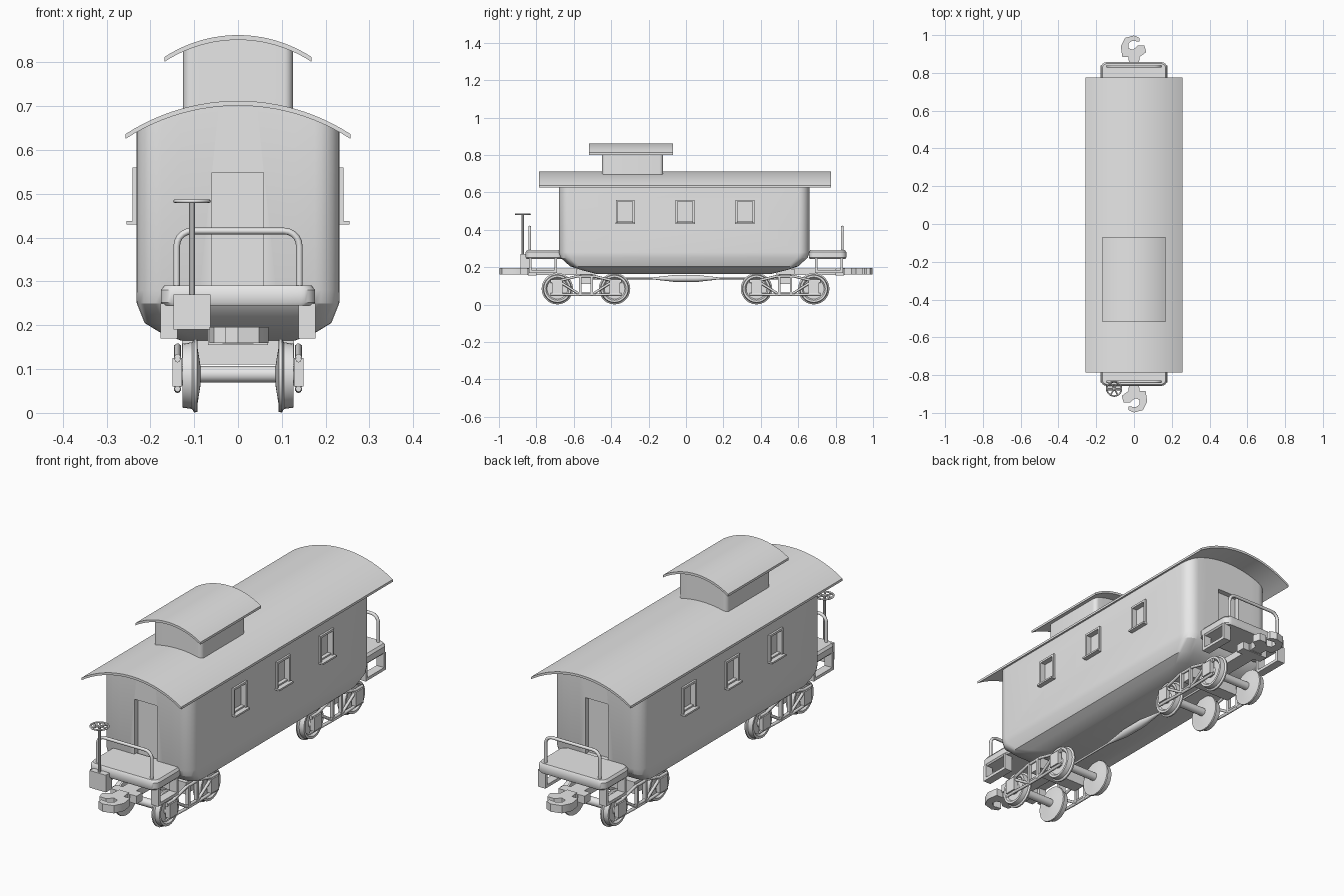
import bpy, bmesh, math
from mathutils import Matrix, Vector

cube = bpy.data.objects.get("Cube")
if cube:
    bpy.data.objects.remove(cube, do_unlink=True)

grey = bpy.data.materials.new("plain_grey")
grey.use_nodes = True
COLOUR = (0.8, 0.8, 0.8, 1)
grey.diffuse_color = COLOUR
for node in grey.node_tree.nodes:
    if node.type == 'BSDF_PRINCIPLED':
        node.inputs["Base Color"].default_value = COLOUR


def finish(name, bm, angle=35):
    bmesh.ops.recalc_face_normals(bm, faces=bm.faces)
    mesh = bpy.data.meshes.new(name)
    bm.to_mesh(mesh)
    bm.free()
    ob = bpy.data.objects.new(name, mesh)
    bpy.context.collection.objects.link(ob)
    mesh.materials.append(grey)
    smooth(ob, angle)
    return ob


def smooth(ob, angle=35):
    bpy.ops.object.select_all(action='DESELECT')
    ob.select_set(True)
    bpy.context.view_layer.objects.active = ob
    bpy.ops.object.shade_smooth_by_angle(angle=math.radians(angle))


def box(bm, x0, x1, y0, y1, z0, z1):
    mid = Vector((x0 + x1, y0 + y1, z0 + z1)) / 2
    size = Matrix.Diagonal((abs(x1 - x0), abs(y1 - y0), abs(z1 - z0), 1))
    bmesh.ops.create_cube(bm, size=1, matrix=Matrix.Translation(mid) @ size)


def lathe(bm, profile, origin, axis='X', n=28):
    """Revolve (position, radius) pairs about an axis."""
    rings = []
    for p, r in profile:
        ring = []
        for i in range(n):
            a = math.tau * i / n
            u, v = r * math.cos(a), r * math.sin(a)
            co = {'X': (p, u, v), 'Y': (u, p, v), 'Z': (u, v, p)}[axis]
            ring.append(bm.verts.new(Vector(origin) + Vector(co)))
        rings.append(ring)
    for a, b in zip(rings, rings[1:]):
        for i in range(n):
            bm.faces.new((a[i], a[i - 1], b[i - 1], b[i]))
    bm.faces.new(rings[0])
    bm.faces.new(rings[-1])


def shell(name, levels, cy, top=None):
    """Stack rounded rectangles (z, half x, half y, radius); top gives an arched lid."""
    bm = bmesh.new()
    rings = []
    for k, (z, hx, hy, r) in enumerate(levels):
        arc = [(-hx + r - r * math.cos(t * math.pi / 12), -hy + r - r * math.sin(t * math.pi / 12))
               for t in range(7)]
        flat = [((hx - r) * (t / 4 - 1), -hy) for t in range(1, 8)]
        front = arc + flat + [(-x, y) for x, y in reversed(arc)]
        loop = front + [(x, -y) for x, y in reversed(front)]
        last = top and k == len(levels) - 1
        rings.append([bm.verts.new((x, y + cy, top(x) if last else z)) for x, y in loop])
    n = len(rings[0])
    for a, b in zip(rings, rings[1:]):
        for i in range(n):
            bm.faces.new((a[i - 1], a[i], b[i], b[i - 1]))
    for ring in (rings[0], rings[-1]):
        for i in range(n // 2 - 1):
            bm.faces.new((ring[i], ring[i + 1], ring[n - 2 - i], ring[n - 1 - i]))
    return finish(name, bm)


def arch(x, top, half, sag):
    r = (half * half + sag * sag) / (2 * sag)
    return top - r + math.sqrt(r * r - x * x)


def roof(name, top, half, sag, y0, y1, thick=0.011, n=24):
    bm = bmesh.new()
    xs = [half * (2 * i / n - 1) for i in range(n + 1)]
    pts = [(x, arch(x, top, half, sag)) for x in xs]
    ring = pts + [(x, z - thick) for x, z in reversed(pts)]
    a, b = [[bm.verts.new((x, y, z)) for x, z in ring] for y in (y0, y1)]
    m = len(ring)
    for i in range(m):
        bm.faces.new((a[i - 1], a[i], b[i], b[i - 1]))
    for e in (a, b):
        for i in range(n):
            bm.faces.new((e[i], e[i + 1], e[m - 2 - i], e[m - 1 - i]))
    return finish(name, bm)


def tubes(name, paths, radius):
    cu = bpy.data.curves.new(name, 'CURVE')
    cu.dimensions = '3D'
    cu.bevel_depth = radius
    cu.bevel_resolution = 2
    cu.use_fill_caps = True
    for path in paths:
        sp = cu.splines.new('POLY')
        sp.points.add(len(path) - 1)
        for p, co in zip(sp.points, path):
            p.co = (*co, 1)
    cu.materials.append(grey)
    ob = bpy.data.objects.new(name, cu)
    bpy.context.collection.objects.link(ob)


# Car body with arched top, then the recessed doors and windows
WINDOWS = (-0.325, -0.005, 0.315)
body = shell("car_body", [(0.165, 0.13, 0.47, 0.05), (0.185, 0.18, 0.55, 0.05),
                          (0.205, 0.213, 0.61, 0.055), (0.25, 0.231, 0.66, 0.057),
                          (0.28, 0.232, 0.67, 0.057), (0.62, 0.232, 0.67, 0.057)],
             -0.01, lambda x: arch(x, 0.703, 0.257, 0.075))
bm = bmesh.new()
for s in (-1, 1):
    box(bm, -0.059, 0.058, s * 0.8 - 0.01, s * 0.645 - 0.01, 0.285, 0.548)
    for y in WINDOWS:
        box(bm, s * 0.215, s * 0.3, y - 0.04, y + 0.04, 0.445, 0.55)
cutter = finish("opening_cutter", bm)
cutter.hide_render = True
mod = body.modifiers.new("openings", 'BOOLEAN')
mod.operation = 'DIFFERENCE'
mod.solver = 'EXACT'
mod.object = cutter
bpy.context.view_layer.objects.active = body
bpy.ops.object.modifier_apply(modifier=mod.name)
bpy.data.objects.remove(cutter, do_unlink=True)
smooth(body, 30)

# Window frames and sills
bm = bmesh.new()
for s in (-1, 1):
    for y in WINDOWS:
        for e in (-1, 1):
            box(bm, s * 0.22, s * 0.241, y + e * 0.04, y + e * 0.05, 0.435, 0.56)
        box(bm, s * 0.22, s * 0.241, y - 0.04, y + 0.04, 0.55, 0.56)
        box(bm, s * 0.22, s * 0.254, y - 0.052, y + 0.052, 0.43, 0.438)
finish("window_frames", bm)

# Roofs and cupola
roof("main_roof", 0.712, 0.257, 0.076, -0.787, 0.775)
shell("cupola", [(0.67, 0.125, 0.163, 0.02), (0.8, 0.125, 0.163, 0.02)], -0.285,
      lambda x: arch(x, 0.853, 0.168, 0.05))
roof("cupola_roof", 0.862, 0.168, 0.05, -0.518, -0.07)

# End platforms, steps, railings and couplers
HOOK = [(0.025, -0.84), (0.03, -0.885), (0.062, -0.885), (0.07, -0.94), (0.048, -0.985),
        (0, -0.998), (-0.03, -0.985), (-0.03, -0.965), (0.01, -0.97), (0.03, -0.955),
        (0.028, -0.93), (0.005, -0.922), (-0.02, -0.945), (-0.055, -0.945),
        (-0.065, -0.91), (-0.03, -0.885), (-0.025, -0.84)]
for s, end in ((-1, "front"), (1, "rear")):
    shell(end + "_platform", [(0.245, 0.17, 0.096, 0.03), (0.252, 0.176, 0.1, 0.032),
                              (0.28, 0.176, 0.1, 0.032), (0.291, 0.168, 0.093, 0.028)], s * 0.757)
    bm = bmesh.new()
    for q in (-1, 1):
        box(bm, q * 0.138, q * 0.177, s * 0.69, s * 0.703, 0.17, 0.25)
        box(bm, q * 0.138, q * 0.177, s * 0.825, s * 0.84, 0.17, 0.25)
        box(bm, q * 0.138, q * 0.177, s * 0.7, s * 0.83, 0.17, 0.184)
    finish(end + "_steps", bm)
    path = [(-0.14, s * 0.835, 0.28)]
    for start, cx in ((math.pi, -0.105), (math.pi / 2, 0.105)):
        for t in range(6):
            a = start - t * math.pi / 10
            path.append((cx + 0.035 * math.cos(a), s * 0.835, 0.38 + 0.035 * math.sin(a)))
    path.append((0.14, s * 0.835, 0.28))
    tubes(end + "_railing", [path], 0.0075)
    bm = bmesh.new()
    face = bm.faces.new([bm.verts.new((-s * x, -s * y, 0.16)) for x, y in HOOK])
    up = bmesh.ops.extrude_face_region(bm, geom=[face])["geom"]
    bmesh.ops.translate(bm, vec=(0, 0, 0.036),
                        verts=[v for v in up if isinstance(v, bmesh.types.BMVert)])
    finish(end + "_coupler", bm)
    bm = bmesh.new()
    box(bm, -0.035, 0.035, s * 0.5, s * 0.85, 0.158, 0.192)
    box(bm, -0.068, 0.068, s * 0.8, s * 0.845, 0.155, 0.192)
    finish(end + "_draft_sill", bm)

# Brake stand with hand wheel
bm = bmesh.new()
box(bm, -0.147, -0.063, -0.885, -0.84, 0.19, 0.27)
lathe(bm, [(0.2, 0.007), (0.486, 0.007)], (-0.105, -0.872, 0), 'Z', 10)
finish("brake_stand", bm)
centre = Vector((-0.105, -0.872, 0.483))
ring = [centre + Vector((math.cos(i * math.tau / 24), math.sin(i * math.tau / 24), 0)) * 0.039
        for i in range(25)]
tubes("brake_wheel", [ring] + [[centre, ring[i]] for i in range(0, 24, 4)], 0.004)

# Underbody rod with spindle-shaped tank
bm = bmesh.new()
lathe(bm, [(-0.55, 0.005), (-0.18, 0.005), (-0.1, 0.014), (-0.06, 0.019), (0.06, 0.019),
           (0.1, 0.014), (0.18, 0.005), (0.55, 0.005)], (0, 0, 0.14), 'Y', 16)
finish("underbody_rod", bm)

# Trucks: wheels, axles, bolster and arch-bar side frames
WHEEL = [(0.086, 0.025), (0.092, 0.062), (0.093, 0.083), (0.1, 0.084), (0.105, 0.076),
         (0.127, 0.073), (0.127, 0.062), (0.118, 0.055), (0.118, 0.026), (0.132, 0.02)]
for cy, end in ((-0.535, "front"), (0.53, "rear")):
    bm = bmesh.new()
    for e in (-0.153, 0.153):
        for s in (-1, 1):
            lathe(bm, [(s * p, r) for p, r in WHEEL], (0, cy + e, 0.085))
        lathe(bm, [(-0.13, 0.019), (0.13, 0.019)], (0, cy + e, 0.088), 'X', 16)
    finish(end + "_wheels", bm)
    bm = bmesh.new()
    box(bm, -0.128, 0.128, cy - 0.032, cy + 0.032, 0.11, 0.165)
    box(bm, -0.06, 0.06, cy - 0.05, cy + 0.05, 0.16, 0.19)
    bars = []
    for s in (-1, 1):
        x = s * 0.138
        for e in (-1, 1):
            box(bm, s * 0.128, s * 0.15, cy + e * 0.153 - 0.028, cy + e * 0.153 + 0.028, 0.06, 0.125)
            box(bm, s * 0.13, s * 0.146, cy + e * 0.025, cy + e * 0.037, 0.05, 0.155)
        for z_end, z_mid in ((0.128, 0.152), (0.122, 0.062), (0.055, 0.052)):
            bars.append([(x, cy + y, z) for y, z in
                         ((-0.19, z_end), (-0.14, z_end), (-0.045, z_mid),
                          (0.045, z_mid), (0.14, z_end), (0.19, z_end))])
    finish(end + "_truck_frame", bm)
    tubes(end + "_arch_bars", bars, 0.007)
